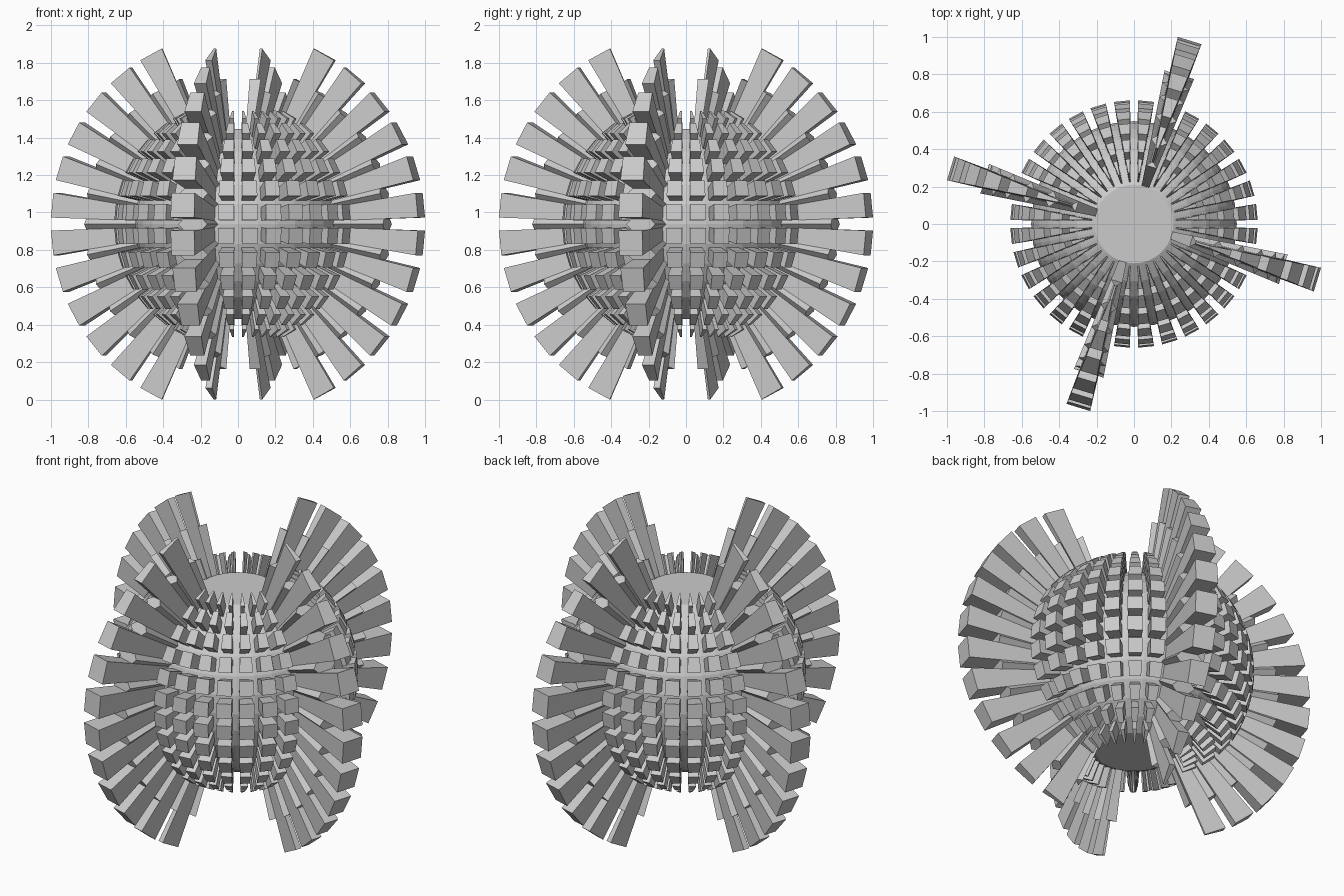
import bpy, bmesh, math
from mathutils import Vector

if "Cube" in bpy.data.objects:
    bpy.data.objects.remove(bpy.data.objects["Cube"])

R = 0.55            # core radius
SEG, ROWS = 32, 12  # faces around, faces between the flat caps
STEP = math.tau / SEG
INSET = 0.0185
SHORT, RIB = 1.21, 1.525        # radial stretch of short blocks and fin ribs
FINS = (6, 14, 22, 30)          # columns that grow into fins


def point(i, j):
    a, l = i * STEP, (j - ROWS / 2) * STEP
    return R * Vector((math.cos(l) * math.cos(a), math.cos(l) * math.sin(a), math.sin(l)))


def inset_face(i, j):
    """Corners of one sphere face, inset evenly: lower left, lower right, upper right, upper left."""
    c = [point(i, j), point(i + 1, j), point(i + 1, j + 1), point(i, j + 1)]
    out = []
    for k in range(4):
        e1 = (c[(k + 1) % 4] - c[k]).normalized()
        e2 = (c[k - 1] - c[k]).normalized()
        out.append(c[k] + (e1 + e2) * INSET / math.sin(e1.angle(e2)))
    return out


# stretch fins so their tips reach x = 1, and stand the model on z = 0
corners = [p for i in FINS for j in range(ROWS) for p in inset_face(i, j)]
FIN = 1 / max(p.x for p in corners)
BASE = Vector((0, 0, FIN * max(p.z for p in corners)))


def prism(bm, pts, k):
    """Block widening outward from the core."""
    low = [bm.verts.new(p * 0.995) for p in pts]
    top = [bm.verts.new(p * k) for p in pts]
    bm.faces.new(top)
    bm.faces.new(low[::-1])
    n = len(pts)
    for a in range(n):
        b = (a + 1) % n
        bm.faces.new((low[a], low[b], top[b], top[a]))


def finish(bm, name):
    bmesh.ops.recalc_face_normals(bm, faces=bm.faces)
    me = bpy.data.meshes.new(name)
    bm.to_mesh(me)
    bm.free()
    ob = bpy.data.objects.new(name, me)
    ob.location = BASE
    bpy.context.collection.objects.link(ob)


# core sphere with flat caps
bm = bmesh.new()
rings = [[bm.verts.new(point(i, j)) for i in range(SEG)] for j in range(ROWS + 1)]
for lo, hi in zip(rings, rings[1:]):
    for i in range(SEG):
        n = (i + 1) % SEG
        bm.faces.new((lo[i], lo[n], hi[n], hi[i]))
bm.faces.new(rings[0][::-1])
bm.faces.new(rings[-1])
finish(bm, "core")

# short blocks over the whole surface
bm = bmesh.new()
for i in range(SEG):
    if i not in FINS:
        for j in range(ROWS):
            prism(bm, inset_face(i, j), SHORT)
finish(bm, "short_blocks")

# long fin blocks, and pointed ribs filling the gaps between them
bars, ribs = bmesh.new(), bmesh.new()
for i in FINS:
    faces = [inset_face(i, j) for j in range(ROWS)]
    for f in faces:
        prism(bars, f, FIN)
    for j in range(ROWS + 1):
        below = faces[j - 1][2:] if j > 0 else []
        above = faces[j][:2] if j < ROWS else []
        prism(ribs, below[::-1] + [point(i + 1, j)] + above[::-1] + [point(i, j)], RIB)
finish(bars, "fin_blocks")
finish(ribs, "fin_ribs")
